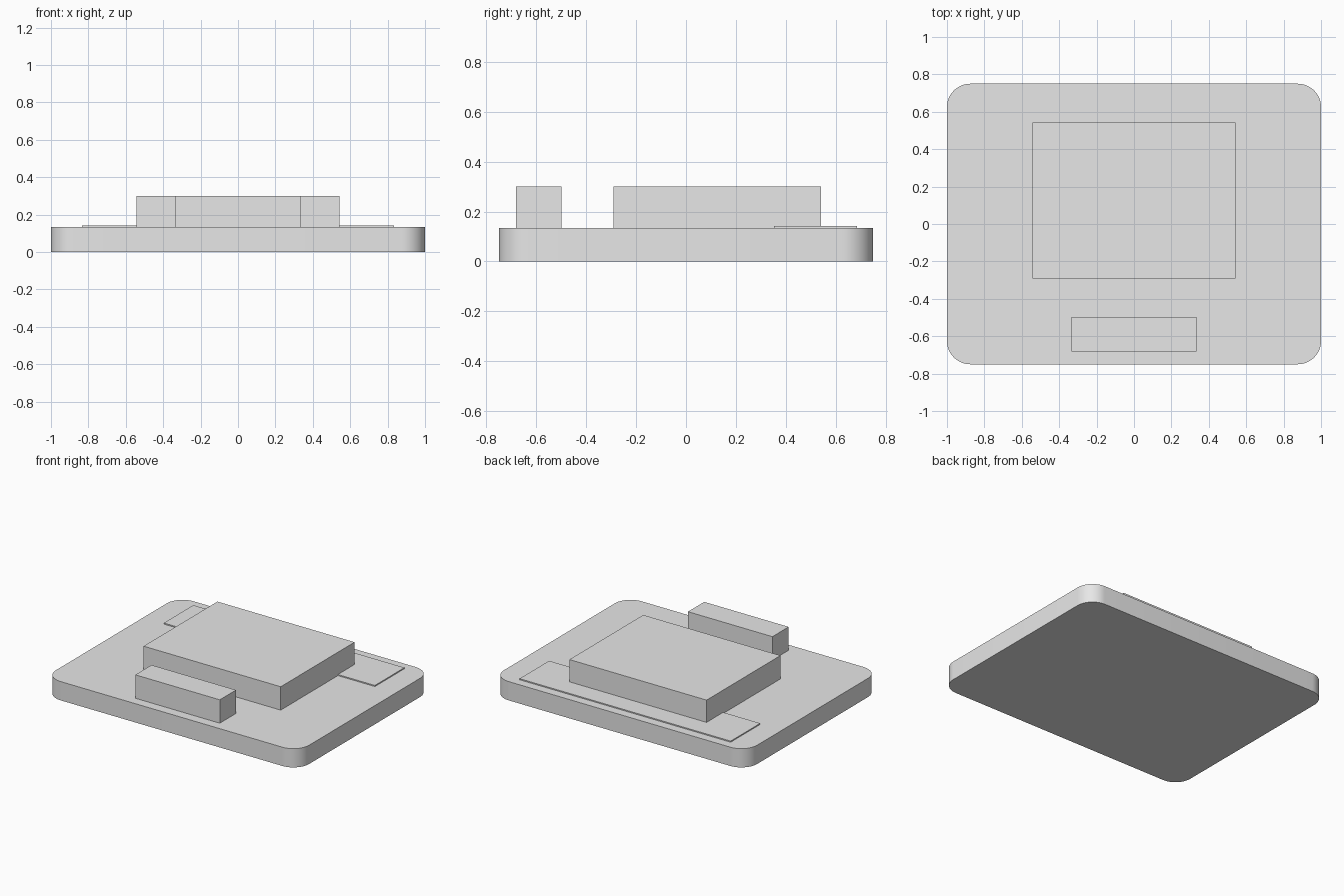
import bpy
import bmesh

cube = bpy.data.objects.get("Cube")
if cube:
    bpy.data.objects.remove(cube, do_unlink=True)

# One plain grey for every part
grey = bpy.data.materials.new("plain_grey")
grey.use_nodes = True
colour = (0.8, 0.8, 0.8, 1.0)
grey.diffuse_color = colour
for node in grey.node_tree.nodes:
    if node.type == 'BSDF_PRINCIPLED':
        node.inputs["Base Color"].default_value = colour


def block(name, size, centre_y, base_z, corner=0.0):
    """Box centred on x = 0, resting on base_z, with optional rounded upright edges."""
    bm = bmesh.new()
    bmesh.ops.create_cube(bm, size=1)
    for v in bm.verts:
        v.co.x *= size[0]
        v.co.y *= size[1]
        v.co.z = (v.co.z + 0.5) * size[2]
    if corner:
        upright = [e for e in bm.edges
                   if abs(e.verts[0].co.z - e.verts[1].co.z) > size[2] / 2]
        bmesh.ops.bevel(bm, geom=upright, offset=corner, segments=12,
                        profile=0.5, affect='EDGES')
    mesh = bpy.data.meshes.new(name)
    bm.to_mesh(mesh)
    bm.free()
    mesh.materials.append(grey)
    obj = bpy.data.objects.new(name, mesh)
    obj.location = (0, centre_y, base_z)
    bpy.context.collection.objects.link(obj)
    return obj


thickness = 0.134

# Rounded circuit board
board = block("board", (2.0, 1.5, thickness), 0, 0, corner=0.125)
bpy.ops.object.select_all(action='DESELECT')
board.select_set(True)
bpy.context.view_layer.objects.active = board
bpy.ops.object.shade_smooth_by_angle()

# Parts mounted on the board
block("main_module", (1.083, 0.833, 0.167), 0.125, thickness)
block("front_connector", (0.667, 0.183, 0.167), -0.59, thickness)
block("rear_plate", (1.667, 0.333, 0.008), 0.52, thickness)
